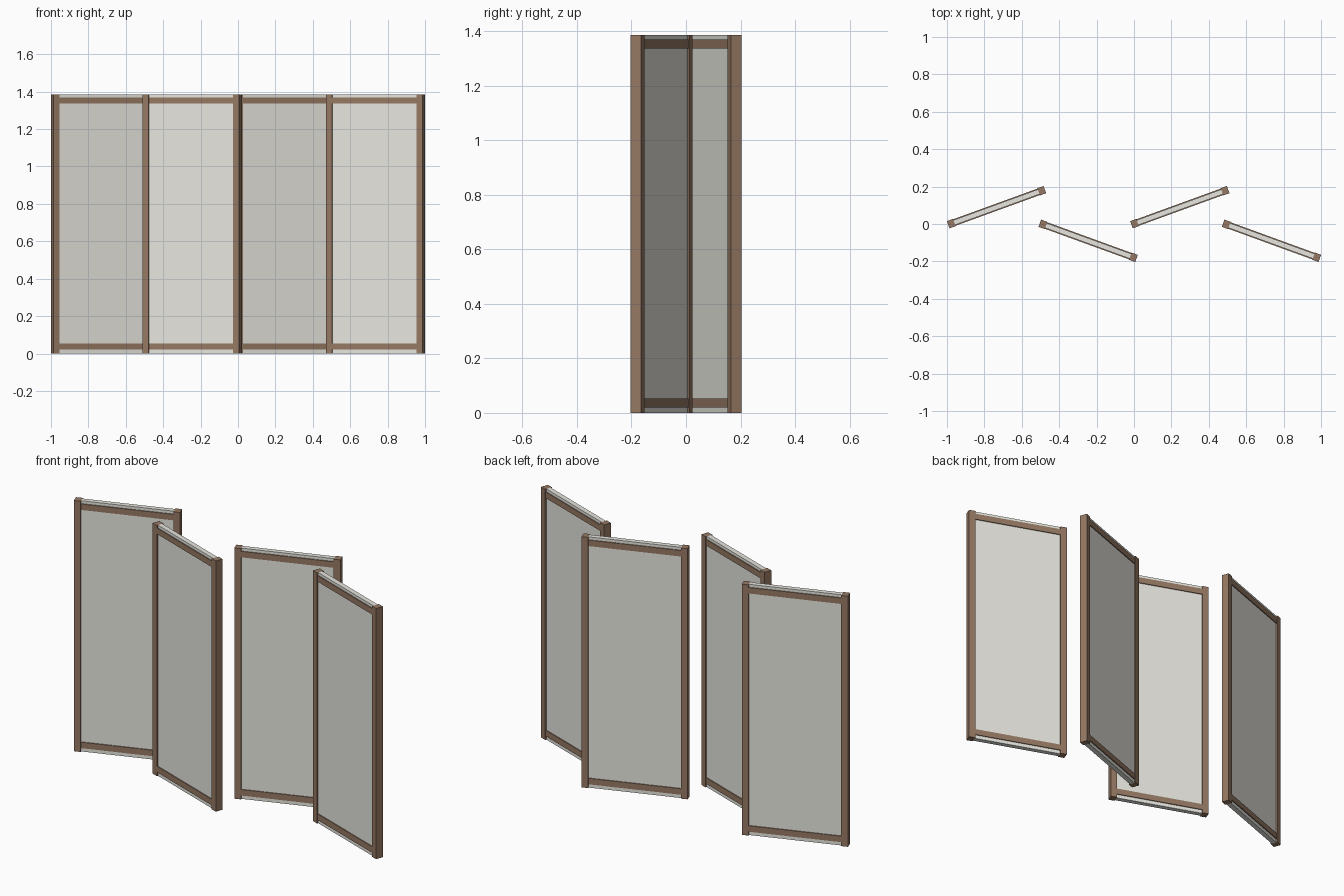
import bpy
from math import radians
from mathutils import Matrix

if "Cube" in bpy.data.objects:
    bpy.data.objects.remove(bpy.data.objects["Cube"])

H, L, T = 1.385, 0.55, 0.041      # panel height, length, post depth
POST = 0.035                      # post and rail face width
ANGLE = radians(20)


def material(name, color):
    m = bpy.data.materials.new(name)
    m.diffuse_color = color
    m.use_nodes = True
    m.node_tree.nodes["Principled BSDF"].inputs["Base Color"].default_value = m.diffuse_color
    return m


wood = material("wood", (0.30, 0.19, 0.125, 1))
paper = material("paper", (0.80, 0.79, 0.74, 1))


def box(name, size, loc, frame, mat):
    """Box placed in a panel's local frame."""
    bpy.ops.mesh.primitive_cube_add(size=1)
    ob = bpy.context.object
    ob.name = name
    ob.data.transform(Matrix.Translation(loc) @ Matrix.Diagonal((*size, 1)))
    ob.matrix_world = frame
    ob.data.materials.append(mat)


# Four panels, turned alternately
for i in range(4):
    s = 1 if i % 2 == 0 else -1
    frame = (Matrix.Translation((-0.735 + 0.49 * i, 0.09 * s, 0))
             @ Matrix.Rotation(ANGLE * s, 4, 'Z'))
    n = i + 1
    # Upright posts
    for side, sx in (("left", -1), ("right", 1)):
        box(f"{side}_post_{n}", (POST, T, H),
            (sx * (L - POST) / 2, 0, H / 2), frame, wood)
    # Screen sheet running full height between the posts
    box(f"screen_sheet_{n}", (L - 2 * POST, 0.027, H), (0, 0, H / 2), frame, paper)
    # Rails on both faces of the sheet, set in from top and bottom
    for end, z in (("bottom", 0.037), ("top", H - 0.032)):
        box(f"{end}_rail_{n}", (L - 2 * POST, 0.037, 0.033), (0, 0, z), frame, wood)
